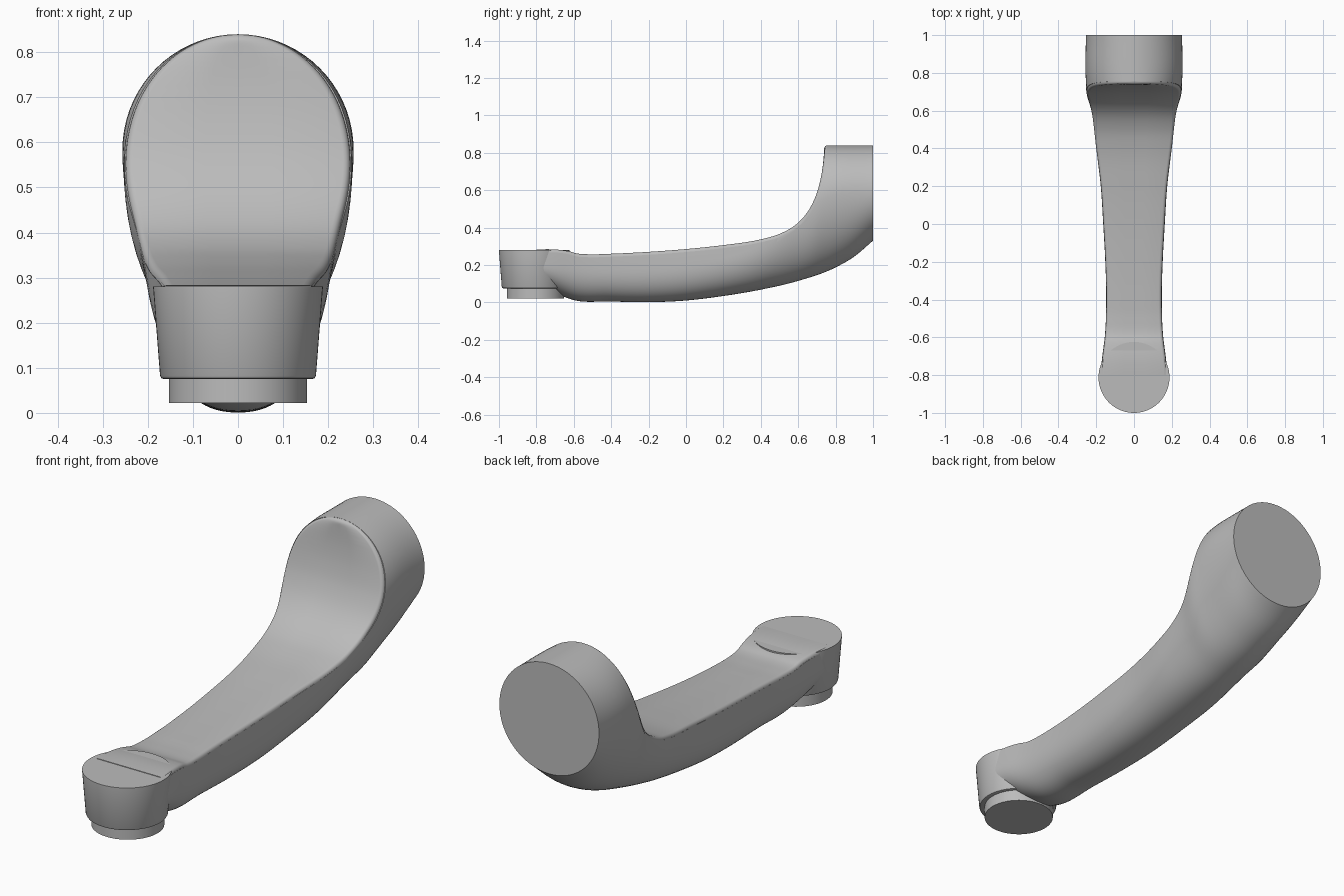
import bpy, bmesh, math

if "Cube" in bpy.data.objects:
    bpy.data.objects.remove(bpy.data.objects["Cube"])

grey = bpy.data.materials.new("plain grey")
grey.diffuse_color = (0.5, 0.5, 0.5, 1)
grey.use_nodes = True
grey.node_tree.nodes["Principled BSDF"].inputs["Base Color"].default_value = grey.diffuse_color
TOP, FILLET = 0.84, 0.016


def interp(tab, t):
    """Smooth curve through (t, value) pairs."""
    t = min(max(t, tab[0][0]), tab[-1][0])
    i = max(k for k in range(len(tab) - 1) if tab[k][0] <= t)

    def slope(k):
        return (tab[k + 1][1] - tab[k][1]) / (tab[k + 1][0] - tab[k][0])

    def tangent(k):
        if k == 0:
            return slope(0)
        if k == len(tab) - 1:
            return slope(k - 1)
        a, b = tab[k][0] - tab[k - 1][0], tab[k + 1][0] - tab[k][0]
        return (slope(k - 1) * b + slope(k) * a) / (a + b)

    (t0, v0), (t1, v1) = tab[i], tab[i + 1]
    h = t1 - t0
    u = (t - t0) / h
    return ((2*u**3 - 3*u*u + 1) * v0 + (u**3 - 2*u*u + u) * h * tangent(i)
            + (3*u*u - 2*u**3) * v1 + (u**3 - u*u) * h * tangent(i + 1))


def make(name, verts, faces):
    bm = bmesh.new()
    vs = [bm.verts.new(v) for v in verts]
    for f in faces:
        bm.faces.new([vs[i] for i in f])
    bmesh.ops.recalc_face_normals(bm, faces=bm.faces)
    me = bpy.data.meshes.new(name)
    bm.to_mesh(me)
    bm.free()
    me.materials.append(grey)
    ob = bpy.data.objects.new(name, me)
    bpy.context.collection.objects.link(ob)
    return ob


def smooth(ob):
    bpy.ops.object.select_all(action='DESELECT')
    ob.select_set(True)
    bpy.context.view_layer.objects.active = ob
    bpy.ops.object.shade_smooth_by_angle(angle=math.radians(35))


def loft(name, rings):
    n = len(rings[0])
    faces = [(r*n + i, r*n + (i+1) % n, (r+1)*n + (i+1) % n, (r+1)*n + i)
             for r in range(len(rings) - 1) for i in range(n)]
    faces += [tuple(range(n)), tuple(range((len(rings)-1)*n, len(rings)*n))]
    return make(name, [v for ring in rings for v in ring], faces)


# Arm section measures along y: half width, underside, widest height
WIDTH = [(-.8, .178), (-.7, .168), (-.6, .155), (-.4, .147), (-.2, .152), (0, .163),
         (.2, .176), (.4, .2), (.5, .212), (.6, .228), (.69, .251), (.76, .255), (1, .255)]
UNDER = [(-.8, .08), (-.72, .06), (-.66, .033), (-.61, .015), (-.4, .005), (-.2, .001),
         (0, .01), (.2, .034), (.4, .068), (.6, .115), (.8, .187), (.9, .245), (1, .33)]
MID = [(-.8, .2), (-.4, .18), (0, .2), (.2, .235), (.4, .31), (.6, .46), (.75, .56), (1, .585)]


def section(y):
    power = 2.3 - 0.3 * min(max(y / 0.8, 0), 1)
    return interp(WIDTH, y), interp(UNDER, y), interp(MID, y), power


def arm_ring(y, n=72):
    w, b, h, p = section(y)
    ring = []
    for i in range(n):
        a = 2 * math.pi * i / n
        c, s = math.cos(a), math.sin(a)
        e = 2 / p if s < 0 else 1
        x = math.copysign(abs(c) ** e, c) * w
        z = h + (TOP - h) * s if s >= 0 else h - (h - b) * abs(s) ** e
        ring.append((x, y, z))
    return ring


arm = loft("curved_arm", [arm_ring(-0.8 + 1.8 * k / 90) for k in range(91)])

# Cutter whose crowned face forms the arm's top and the concave head front
PATH = [(-.9, .279), (-.66, .279), (-.625, .273), (-.585, .262), (-.5, .257), (-.4, .26),
        (-.2, .27), (0, .285), (.2, .306), (.4, .337), (.5, .366), (.58, .41), (.64, .47),
        (.69, .56), (.715, .64), (.73, .72), (.737, .79), (.739, .825), (.7395, .84), (.74, .95)]
dist = [0]
for p, q in zip(PATH, PATH[1:]):
    dist.append(dist[-1] + math.dist(p, q))
path_y = [(d, p[0]) for d, p in zip(dist, PATH)]
path_z = [(d, p[1]) for d, p in zip(dist, PATH)]
steps = [a + (b - a) * k / 6 for a, b in zip(dist, dist[1:]) for k in range(6)] + [dist[-1]]

verts = []
for t in steps:
    y, z = interp(path_y, t), interp(path_z, t)
    ty = interp(path_y, t + .001) - interp(path_y, t - .001)
    tz = interp(path_z, t + .001) - interp(path_z, t - .001)
    ln = math.hypot(ty, tz)
    ny, nz = tz / ln, -ty / ln
    w, b, h, p = section(y)
    q = (z - h) / (TOP - h) if z >= h else (h - z) / (h - b)
    p = 2 if z >= h else p
    half = max(w * max(1 - q ** p, 0) ** (1 / p), 0.004)
    r = min(FILLET, half * 0.6)
    right = [half - r * (1 - math.cos(math.radians(a))) for a in (90, 67, 45, 22, 0)]
    xs = [half * .3] + right + [.35]
    for x in [-v for v in reversed(xs)] + [0] + xs:
        d = w * (1 - ((abs(x) / w) ** p + q ** p) ** (1 / p))
        k = min(max(FILLET - d, 0), FILLET)
        drop = FILLET - math.sqrt(FILLET ** 2 - k ** 2)
        verts.append((x, y + ny * drop, z + nz * drop))
m, rows = 15, len(steps)
faces = [(r*m + i, r*m + i + 1, (r+1)*m + i + 1, (r+1)*m + i)
         for r in range(rows - 1) for i in range(m - 1)]
c = len(verts)
y0, y1 = verts[0][1], verts[-1][1]
verts += [(-.35, y0, 1.2), (.35, y0, 1.2), (-.35, y1, 1.2), (.35, y1, 1.2)]
faces += [tuple(range(m)) + (c + 1, c),
          tuple(range((rows-1)*m, rows*m)) + (c + 3, c + 2),
          tuple(r*m for r in range(rows)) + (c + 2, c),
          tuple(r*m + m - 1 for r in range(rows)) + (c + 3, c + 1),
          (c, c + 1, c + 3, c + 2)]
cutter = make("arm_cutter", verts, faces)
cutter.hide_render = True

mod = arm.modifiers.new("cut", 'BOOLEAN')
mod.operation, mod.solver, mod.object = 'DIFFERENCE', 'EXACT', cutter
bpy.context.view_layer.objects.active = arm
arm.select_set(True)
bpy.ops.object.modifier_apply(modifier="cut")
bpy.data.objects.remove(cutter)
smooth(arm)


# Round pivot end and the smaller disc below it
def turned(name, cy, profile, n=64):
    rings = [[(r * math.cos(2*math.pi*i/n), cy + r * math.sin(2*math.pi*i/n), z)
              for i in range(n)] for r, z in profile]
    smooth(loft(name, rings))


turned("pivot_end", -.812, [(.164, .075), (.170, .077), (.173, .083), (.188, .275), (.188, .28)])
turned("pivot_disc", -.805, [(.153, .022), (.153, .1)])
